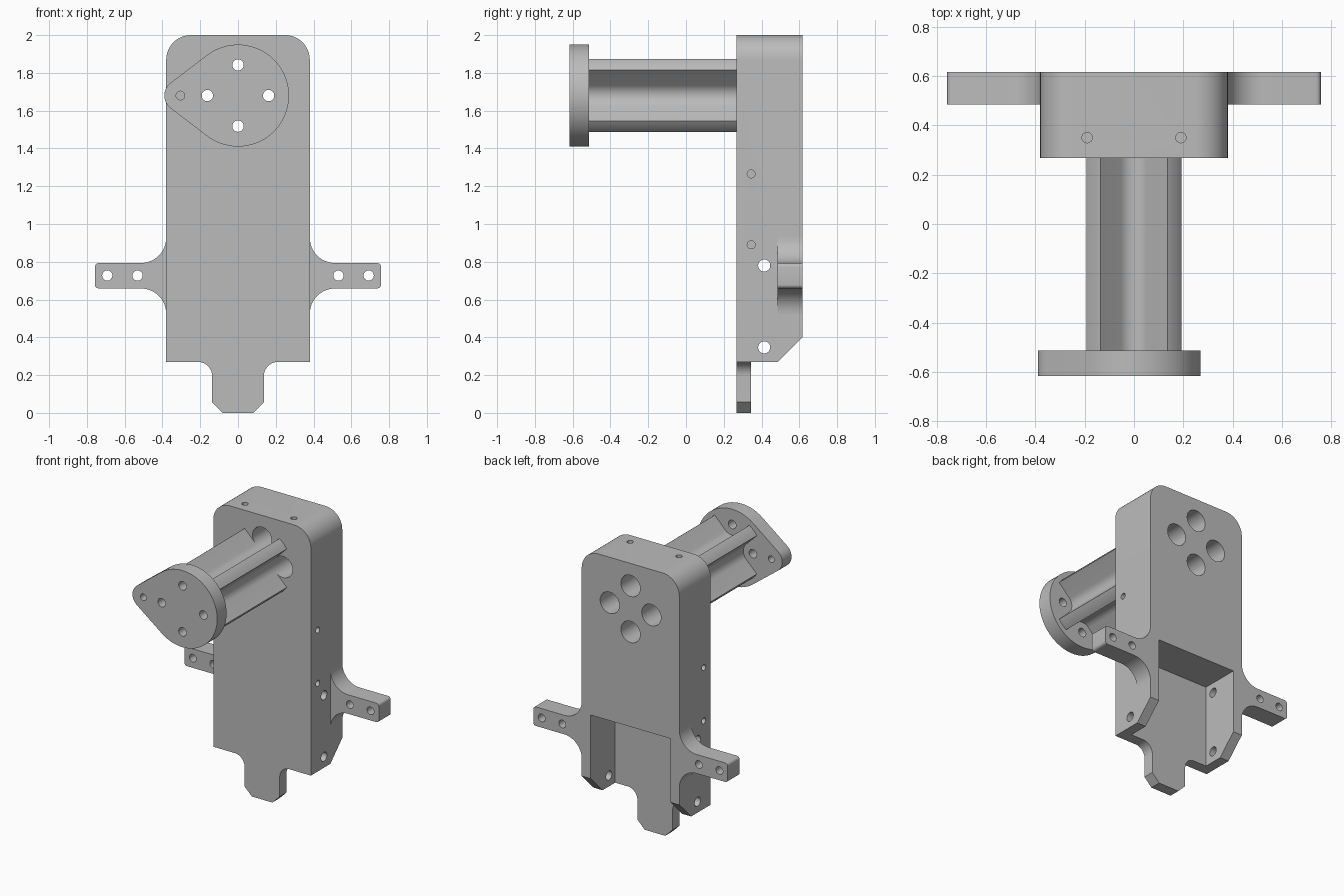
import bpy, bmesh, math
from mathutils import Vector, Matrix

if "Cube" in bpy.data.objects:
    bpy.data.objects.remove(bpy.data.objects["Cube"])

grey = bpy.data.materials.new("plain_grey")
grey.diffuse_color = (0.5, 0.5, 0.5, 1)
grey.use_nodes = True
grey.node_tree.nodes["Principled BSDF"].inputs["Base Color"].default_value = grey.diffuse_color


def arc(cx, cz, r, a0, a1, n=12):
    """Points on an arc, angles in degrees."""
    return [(cx + r * math.cos(math.radians(a0 + (a1 - a0) * i / n)),
             cz + r * math.sin(math.radians(a0 + (a1 - a0) * i / n))) for i in range(n + 1)]


def finish(bm, name):
    bmesh.ops.recalc_face_normals(bm, faces=bm.faces[:])
    mesh = bpy.data.meshes.new(name)
    bm.to_mesh(mesh)
    bm.free()
    ob = bpy.data.objects.new(name, mesh)
    bpy.context.collection.objects.link(ob)
    mesh.materials.append(grey)
    return ob


def prism(name, pts, a, b, axis="y"):
    """Extrude an (x,z) profile along y, or a (y,z) profile along x."""
    bm = bmesh.new()
    at = (lambda p: (p[0], a, p[1])) if axis == "y" else (lambda p: (a, p[0], p[1]))
    face = bm.faces.new([bm.verts.new(at(p)) for p in pts])
    out = bmesh.ops.extrude_face_region(bm, geom=[face])["geom"]
    move = Vector((0, b - a, 0)) if axis == "y" else Vector((b - a, 0, 0))
    bmesh.ops.translate(bm, vec=move, verts=[g for g in out if isinstance(g, bmesh.types.BMVert)])
    return finish(bm, name)


def drill(center, r, length, axis):
    """Round cutter centred on a point."""
    rot = {"x": Matrix.Rotation(math.pi / 2, 4, "Y"),
           "y": Matrix.Rotation(math.pi / 2, 4, "X"), "z": Matrix()}[axis]
    bm = bmesh.new()
    bmesh.ops.create_cone(bm, cap_ends=True, segments=32, radius1=r, radius2=r,
                          depth=length, matrix=Matrix.Translation(center) @ rot)
    return finish(bm, "cutter")


def cut(ob, cutters):
    bpy.context.view_layer.objects.active = ob
    for c in cutters:
        c.hide_render = True
        m = ob.modifiers.new("cut", "BOOLEAN")
        m.operation, m.solver, m.object = "DIFFERENCE", "EXACT", c
        bpy.ops.object.modifier_apply(modifier=m.name)
        bpy.data.objects.remove(c, do_unlink=True)


def smooth(ob):
    bpy.ops.object.select_all(action="DESELECT")
    ob.select_set(True)
    bpy.context.view_layer.objects.active = ob
    bpy.ops.object.shade_smooth_by_angle(angle=math.radians(30))


F, B, W = 0.268, 0.617, 0.38      # body front, back, half width
CZ, PITCH = 1.68, 0.162           # bolt circle height and radius
bolts = [(PITCH, CZ), (0, CZ + PITCH), (-PITCH, CZ), (0, CZ - PITCH)]

# Main block with rounded top corners
body = prism("body_block", [(-W, 0.27), (W, 0.27)] + arc(W - 0.13, 1.87, 0.13, 0, 90)
             + arc(-W + 0.13, 1.87, 0.13, 90, 180), F, B)
cutters = [
    # sloped lower back edge, then open back pocket
    prism("cutter", [(0.485, 0.27), (0.435, 0.22), (0.75, 0.22), (0.75, 0.535)], -0.6, 0.6, "x"),
    prism("cutter", [(-0.31, 0.1), (0.31, 0.1), (0.31, 0.85), (-0.31, 0.85)], 0.345, 0.8),
]
cutters += [drill((x, 0.44, z), 0.075, 0.6, "y") for x, z in bolts]
cutters += [drill((0, 0.414, z), 0.032, 1, "x") for z in (0.347, 0.78)]
for s in (-1, 1):
    cutters += [drill((s * W, 0.345, z), 0.021, 0.24, "x") for z in (0.89, 1.265)]
    cutters.append(drill((s * 0.19, 0.35, 2.0), 0.021, 0.24, "z"))
cut(body, cutters)
smooth(body)

# Bottom tongue with flared root and clipped corners
right = [(0.08, 0), (0.137, 0.057)] + arc(0.212, 0.195, 0.075, 180, 90)
tongue = prism("bottom_tongue", right + [(-x, z) for x, z in reversed(right)], F, 0.345)
smooth(tongue)

# Side arms with filleted roots and two holes each
half = arc(0.757 - 0.02, 0.793 - 0.02, 0.02, 0, 90, 5) + arc(W + 0.135, 0.928, 0.135, 270, 180)
outline = [(x, 2 * 0.726 - z) for x, z in reversed(half)] + half
for s, side in ((-1, "left"), (1, "right")):
    arm = prism(side + "_arm", [(s * x, z) for x, z in outline], 0.485, B)
    cut(arm, [drill((s * x, 0.55, 0.727), 0.027, 0.4, "y") for x in (0.532, 0.692)])
    smooth(arm)

# Fluted shaft: round column with four flared channels
pts = []
for k in range(4):
    d = 90 * k
    rot = Matrix.Rotation(math.radians(d), 2)
    pts += arc(0, 0, 0.235, d - 55, d - 35, 8)
    pts += [tuple(rot @ Vector(p)) for p in arc(PITCH, 0, 0.075, 225, 135)]
shaft = prism("fluted_shaft", [(x, z + CZ) for x, z in pts], -0.513, F)
smooth(shaft)

# Teardrop end flange
R, r, D = 0.27, 0.085, 0.305
phi = math.degrees(math.acos((R - r) / D))
flange = prism("end_flange", arc(0, CZ, R, 180 + phi, 540 - phi, 48)
               + arc(-D, CZ, r, 180 - phi, 180 + phi, 14), -0.617, -0.513)
cut(flange, [drill((x, -0.565, z), 0.03, 0.3, "y") for x, z in bolts]
    + [drill((-D, -0.565, CZ), 0.023, 0.3, "y")])
smooth(flange)
